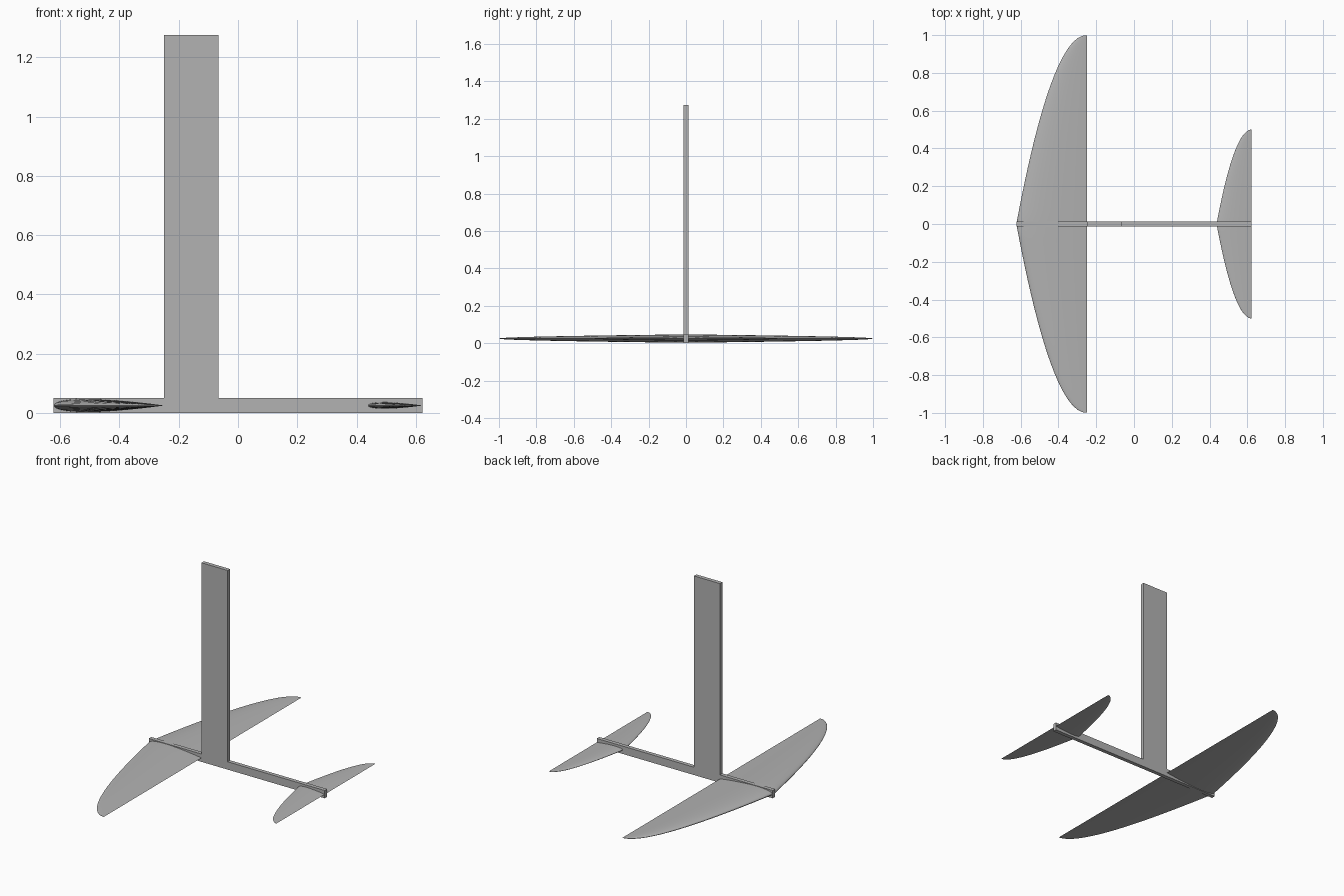
import bpy, bmesh, math

if "Cube" in bpy.data.objects:
    bpy.data.objects.remove(bpy.data.objects["Cube"])

grey = bpy.data.materials.new("plain grey")
grey.use_nodes = True
grey.diffuse_color = (0.45, 0.45, 0.45, 1)
grey.node_tree.nodes["Principled BSDF"].inputs["Base Color"].default_value = grey.diffuse_color

AXIS_Z = 0.025       # height of the foil centre plane
HALF_LENGTH = 0.623  # half the fuselage length
HALF_WIDTH = 0.0125  # half the fuselage and mast thickness


def finish(bm, name, smooth):
    bmesh.ops.recalc_face_normals(bm, faces=bm.faces)
    mesh = bpy.data.meshes.new(name)
    bm.to_mesh(mesh)
    bm.free()
    mesh.materials.append(grey)
    obj = bpy.data.objects.new(name, mesh)
    bpy.context.collection.objects.link(obj)
    if smooth:
        bpy.ops.object.select_all(action="DESELECT")
        obj.select_set(True)
        bpy.context.view_layer.objects.active = obj
        bpy.ops.object.shade_smooth_by_angle(angle=math.radians(35))
    return obj


def half_thickness(u):
    """Symmetric twelve percent aerofoil, closed at the trailing edge."""
    return 0.6 * (0.2969 * math.sqrt(u) - 0.126 * u - 0.3516 * u**2
                  + 0.2843 * u**3 - 0.1036 * u**4)


def foil(name, trailing_x, root_chord, half_span, stations=24, n=20):
    """Loft aerofoil sections along a parabolic leading edge."""
    us = [(1 - math.cos(math.pi * i / n)) / 2 for i in range(n + 1)]
    outline = [(u, half_thickness(u)) for u in reversed(us)]
    outline += [(u, -half_thickness(u)) for u in us[1:-1]]
    bm = bmesh.new()
    rings = []
    for k in range(-stations, stations + 1):
        y = k / stations
        # Spacing tightens towards the tips, where the chord shrinks fastest
        t = max(1 - abs(y), 0.03)
        span = math.copysign(1 - t * t, y) if k else 0
        chord = root_chord * t
        rings.append([bm.verts.new((trailing_x - chord * (1 - u),
                                    span * half_span, AXIS_Z + chord * h))
                      for u, h in outline])
    for a, b in zip(rings, rings[1:]):
        for i in range(len(a)):
            j = (i + 1) % len(a)
            bm.faces.new((a[i], a[j], b[j], b[i]))
    bm.faces.new(rings[0])
    bm.faces.new(rings[-1])
    return finish(bm, name, True)


# Mast and fuselage, one flat outline extruded across its thickness
left, right, top, bar = -0.25, -0.065, 1.275, 2 * AXIS_Z
outline = [(-HALF_LENGTH, 0), (HALF_LENGTH, 0), (HALF_LENGTH, bar), (right, bar),
           (right, top), (left, top), (left, bar), (-HALF_LENGTH, bar)]
bm = bmesh.new()
face = bm.faces.new([bm.verts.new((x, -HALF_WIDTH, z)) for x, z in outline])
new = bmesh.ops.extrude_face_region(bm, geom=[face])["geom"]
bmesh.ops.translate(bm, vec=(0, 2 * HALF_WIDTH, 0),
                    verts=[v for v in new if isinstance(v, bmesh.types.BMVert)])
finish(bm, "mast_and_fuselage", False)

# Large main wing and small stabiliser
foil("main_wing", left, HALF_LENGTH + left, 1.0)
foil("tail_wing", HALF_LENGTH, 0.186, 0.5)
